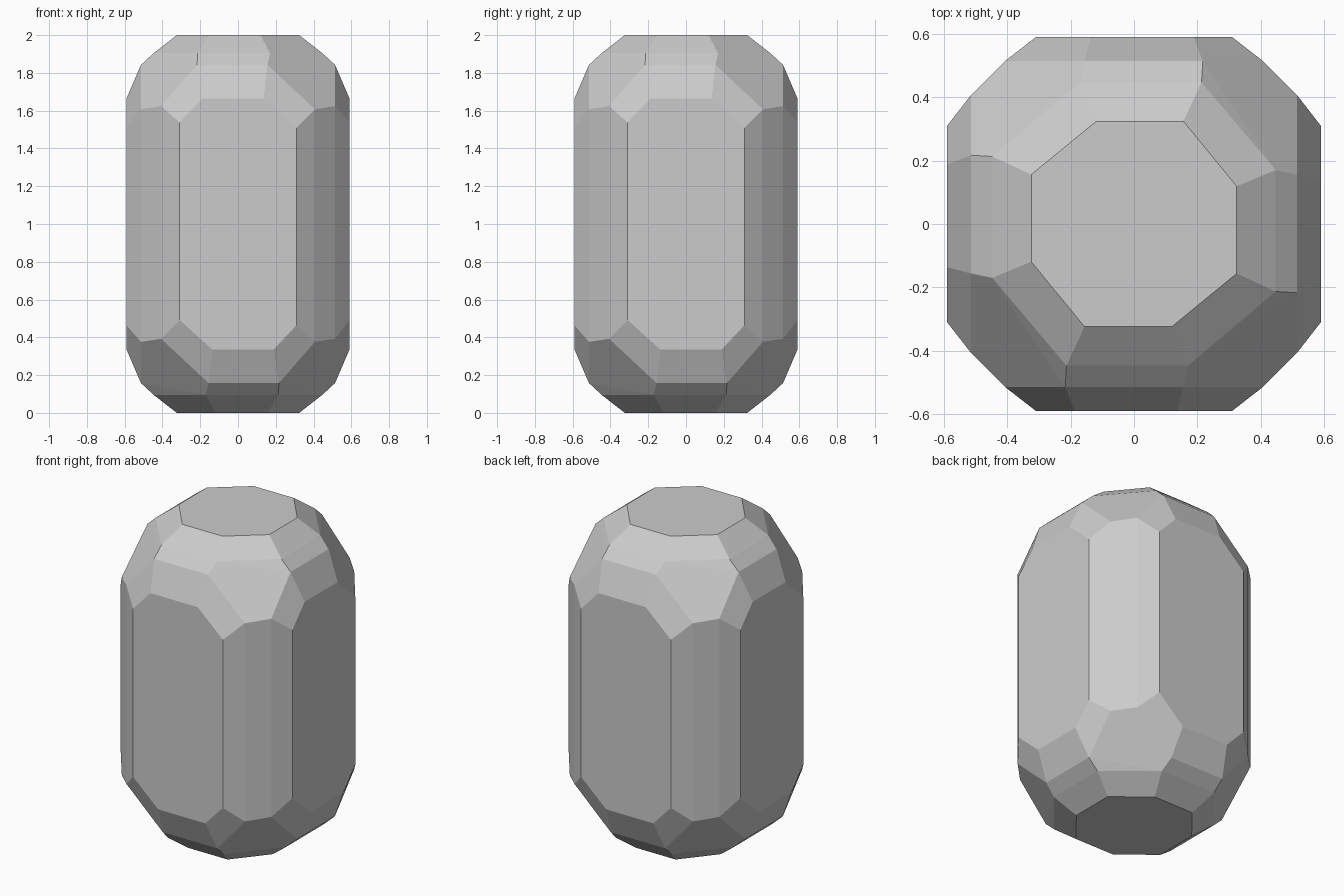
import bpy, bmesh
from math import radians
from mathutils import Matrix, Vector

if "Cube" in bpy.data.objects:
    bpy.data.objects.remove(bpy.data.objects["Cube"])

# One faceted corner (+x, -y, top): two points on each main face, six on the corner hexagon
corner = [
    (0.119, -0.324, 2.0), (0.324, -0.156, 2.0),          # top face
    (0.136, -0.59, 1.665), (0.309, -0.59, 1.508),        # front face
    (0.59, -0.188, 1.665), (0.59, -0.309, 1.537),        # right face
    (0.17, -0.447, 1.904), (0.447, -0.213, 1.904),       # hexagon, upper pair
    (0.156, -0.514, 1.842), (0.514, -0.217, 1.842),      # hexagon, middle pair
    (0.407, -0.514, 1.608), (0.514, -0.407, 1.624),      # hexagon, lower pair
]

# Repeat the corner four times round z, and turn the set over for the lower half
bm = bmesh.new()
centre = Vector((0, 0, 1))
for flip in (0, 180):
    for turn in (0, 90, 180, 270):
        rot = Matrix.Rotation(radians(turn), 3, 'Z') @ Matrix.Rotation(radians(flip), 3, 'Y')
        for p in corner:
            bm.verts.new(rot @ (Vector(p) - centre) + centre)

# Skin the points and merge flat facets
bmesh.ops.convex_hull(bm, input=bm.verts[:])
bmesh.ops.dissolve_limit(bm, angle_limit=radians(2.5), verts=bm.verts[:], edges=bm.edges[:])
bmesh.ops.recalc_face_normals(bm, faces=bm.faces[:])

mesh = bpy.data.meshes.new("faceted_block")
bm.to_mesh(mesh)
bm.free()
obj = bpy.data.objects.new("faceted_block", mesh)
bpy.context.collection.objects.link(obj)
